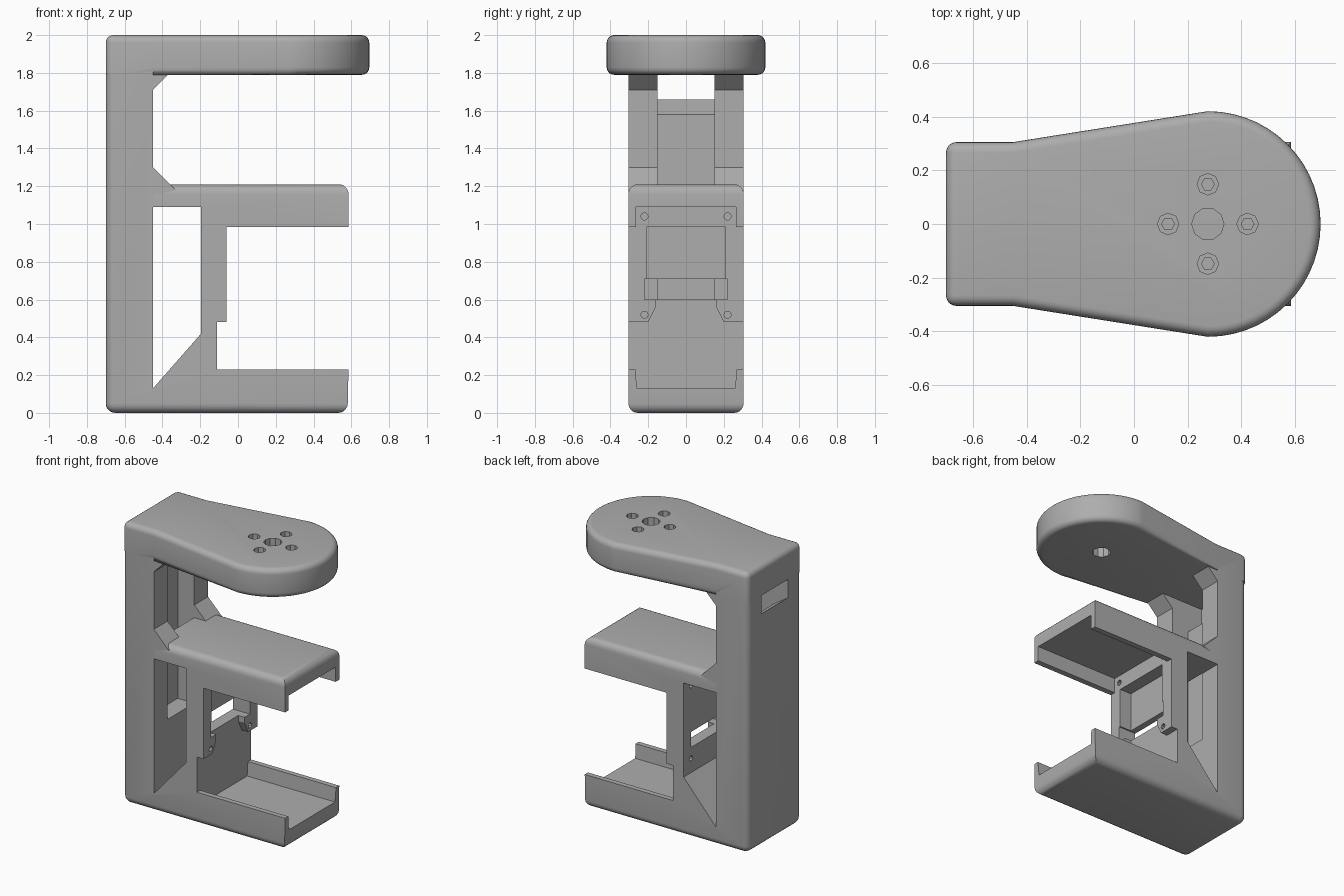
import bpy, bmesh, math
from mathutils import Vector

if "Cube" in bpy.data.objects:
    bpy.data.objects.remove(bpy.data.objects["Cube"], do_unlink=True)

GREY = (0.42, 0.42, 0.42, 1)
grey = bpy.data.materials.new("plain grey plastic")
grey.use_nodes = True
grey.diffuse_color = GREY
grey.node_tree.nodes["Principled BSDF"].inputs["Base Color"].default_value = GREY

HALF = 0.305      # half width of the frame
ROUND = 0.05      # edge radius
parts = []


def prism(name, pts, axis, lo, hi, round_edge=None):
    """Extrude a 2D profile along an axis, then round the edges picked by a rule."""
    place = {"x": lambda p, t: (t, p[0], p[1]),
             "y": lambda p, t: (p[0], t, p[1]),
             "z": lambda p, t: (p[0], p[1], t)}[axis]
    bm = bmesh.new()
    base = bm.faces.new([bm.verts.new(place(p, lo)) for p in pts])
    new = bmesh.ops.extrude_face_region(bm, geom=[base])["geom"]
    shift = Vector(place((0, 0), hi - lo))
    bmesh.ops.translate(bm, vec=shift, verts=[v for v in new if isinstance(v, bmesh.types.BMVert)])
    bmesh.ops.recalc_face_normals(bm, faces=bm.faces)
    if round_edge:
        edges = [e for e in bm.edges if round_edge(e.verts[0].co, e.verts[1].co)]
        bmesh.ops.bevel(bm, geom=edges, offset=ROUND, segments=5, profile=0.5,
                        affect='EDGES', clamp_overlap=True)
        bmesh.ops.recalc_face_normals(bm, faces=bm.faces)
    mesh = bpy.data.meshes.new(name)
    bm.to_mesh(mesh)
    bm.free()
    mesh.materials.append(grey)
    obj = bpy.data.objects.new(name, mesh)
    bpy.context.collection.objects.link(obj)
    return obj


def circle(cx, cy, r, sides):
    return [(cx + r * math.cos(math.tau * i / sides), cy + r * math.sin(math.tau * i / sides))
            for i in range(sides)]


def rect(a0, a1, b0, b1):
    return [(a0, b0), (a1, b0), (a1, b1), (a0, b1)]


def cut(target, cutter):
    """Subtract a cutter and throw it away."""
    bpy.context.view_layer.objects.active = target
    mod = target.modifiers.new("cut", 'BOOLEAN')
    mod.operation, mod.solver, mod.object = 'DIFFERENCE', 'EXACT', cutter
    bpy.ops.object.modifier_apply(modifier=mod.name)
    bpy.data.objects.remove(cutter, do_unlink=True)


def both(p, q, test):
    return test(p) and test(q)


# Column, tray and mounting wall share one side profile
frame = prism("column_and_tray",
              [(-.7, 0), (.58, 0), (.585, .23), (-.11, .23), (-.11, .48), (-.06, .48),
               (-.06, 1.09), (-.195, 1.09), (-.195, .42), (-.45, .13), (-.45, 1.79), (-.7, 1.79)],
              "y", -HALF, HALF,
              lambda p, q: both(p, q, lambda v: v.z < .01)
              or (both(p, q, lambda v: v.x < -.69) and abs(p.y - q.y) < .01))
parts.append(frame)

# Cable channel in the column, with a ramp to a slot in the back
cut(frame, prism("channel_cutter",
                 [(-.4, .6), (-.4, 1.85), (-.75, 1.85), (-.75, 1.693), (-.58, 1.58), (-.58, .6)],
                 "y", -.15, .15))
# Tray trough
cut(frame, prism("tray_cutter", [(-.26, .13), (.26, .13), (.274, .3), (-.274, .3)], "x", -.11, .7))
# Pocket in the wall, slot through it, and the gap between the lower ears
cut(frame, prism("pocket_cutter", rect(-.21, .21, .65, .985), "x", -.15, 0))
cut(frame, prism("slot_cutter", rect(-.22, .22, .6, .71), "x", -.25, 0))
cut(frame, prism("ear_cutter",
                 [(-.205, .47), (.205, .47), (.16, .56), (.16, .65), (-.16, .65), (-.16, .56)],
                 "x", -.11, 0))
# Screw holes in the wall corners
for y in (-.22, .22):
    for z in (.52, 1.04):
        cut(frame, prism("screw_cutter", circle(y, z, .019, 10), "x", -.25, 0))

# Middle shelf with skirts, open underneath
shelf = prism("middle_shelf",
              [(-.45, 1.09), (-.06, 1.09), (-.06, .985), (.585, .985), (.585, 1.21), (-.45, 1.21)],
              "y", -HALF, HALF,
              lambda p, q: both(p, q, lambda v: v.z > 1.2) and max(p.x, q.x) > 0)
cut(shelf, prism("shelf_cutter", rect(-.265, .265, .9, 1.09), "x", -.06, .7))
parts.append(shelf)

# Corner gussets on both sides of the channel
for side, lo, hi in (("right", -HALF, -.15), ("left", .15, HALF)):
    parts.append(prism(side + "_lower_gusset", [(-.45, 1.15), (-.33, 1.18), (-.45, 1.3)], "y", lo, hi))
    parts.append(prism(side + "_upper_gusset", [(-.45, 1.71), (-.33, 1.83), (-.45, 1.83)], "y", lo, hi))

# Top arm: straight at the column, flaring to a round head
HEAD, R = .275, .42
arc = [(HEAD + R * math.sin(a), -R * math.cos(a)) for a in (math.pi * i / 28 for i in range(29))]
arm = prism("top_arm", [(-.7, -HALF), (-.45, -HALF)] + arc + [(-.45, HALF), (-.7, HALF)],
            "z", 1.79, 2,
            lambda p, q: both(p, q, lambda v: v.z > 1.99)
            or both(p, q, lambda v: v.z < 1.8 and v.x > -.5)
            and not (p.x < -.4 and q.x < -.4)
            or both(p, q, lambda v: v.x < -.69) and abs(p.y - q.y) < .01)
# Centre hole and four countersunk screw holes
cut(arm, prism("centre_cutter", circle(HEAD, 0, .06, 10), "z", 1.7, 2.1))
for x, y in circle(HEAD, 0, .148, 4):
    cut(arm, prism("countersink_cutter", circle(x, y, .04, 8), "z", 1.93, 2.1))
    cut(arm, prism("pilot_cutter", circle(x, y, .024, 6), "z", 1.84, 2.1))
parts.append(arm)

# Smooth the rounded edges, keep the rest sharp
for obj in bpy.context.selected_objects:
    obj.select_set(False)
for obj in parts:
    obj.select_set(True)
bpy.context.view_layer.objects.active = frame
bpy.ops.object.shade_smooth_by_angle(angle=math.radians(25))
